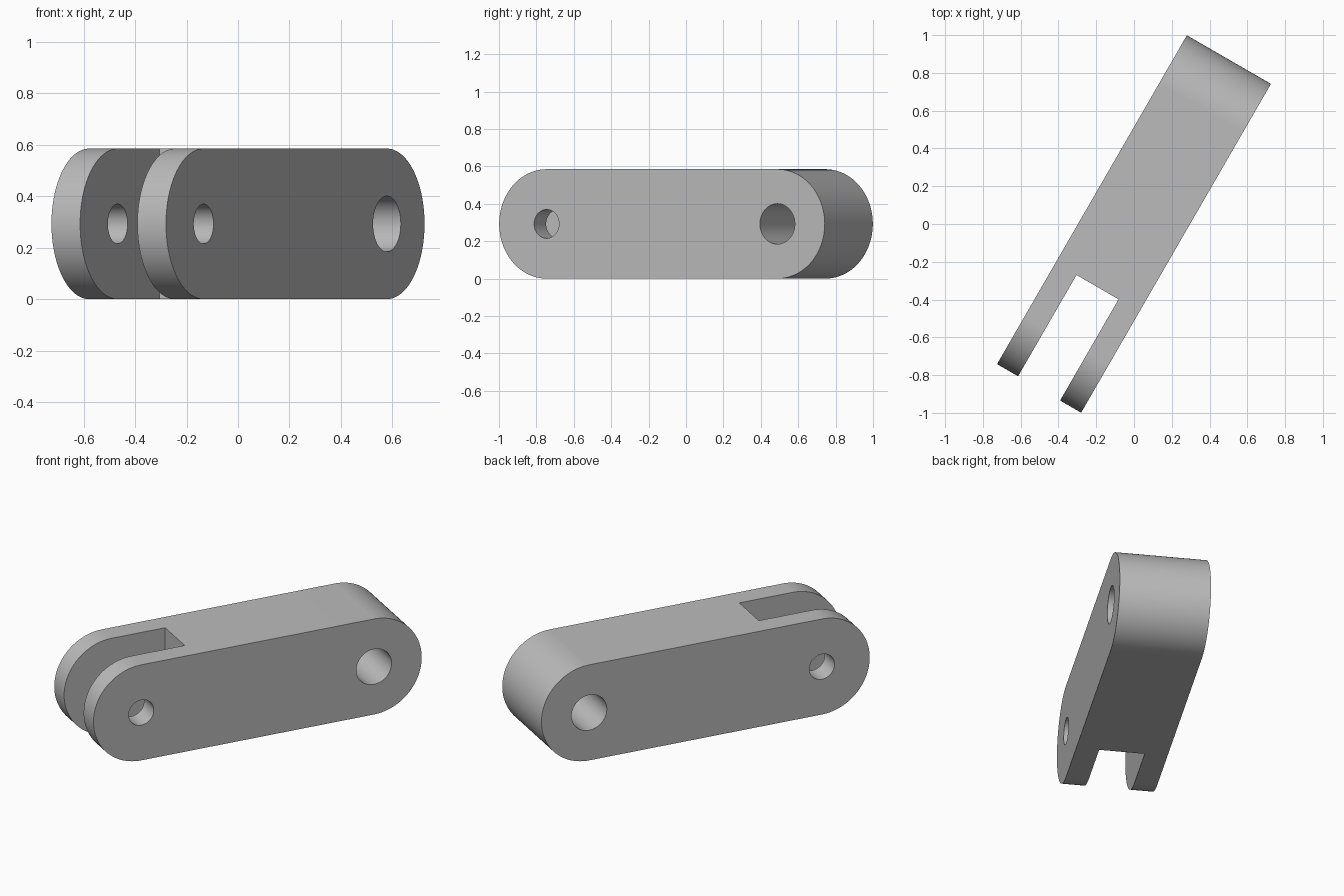
import bpy, bmesh, math
from mathutils import Matrix

if "Cube" in bpy.data.objects:
    bpy.data.objects.remove(bpy.data.objects["Cube"], do_unlink=True)

LENGTH, WIDTH, HEIGHT = 2.01, 0.514, 0.585
R = HEIGHT / 2
PIVOT = LENGTH / 2 - R          # distance of each hole from the centre
SLOT_END = -0.386
ARC = 48

grey = bpy.data.materials.new("plain_grey")
grey.use_nodes = True
colour = (0.5, 0.5, 0.5, 1)
grey.diffuse_color = colour
grey.node_tree.nodes["Principled BSDF"].inputs["Base Color"].default_value = colour


def make_object(name, bm):
    bmesh.ops.recalc_face_normals(bm, faces=bm.faces)
    mesh = bpy.data.meshes.new(name)
    bm.to_mesh(mesh)
    bm.free()
    mesh.materials.append(grey)
    obj = bpy.data.objects.new(name, mesh)
    bpy.context.collection.objects.link(obj)
    return obj


def prism(name, outline, width):
    """Extrude an outline in the x-z plane symmetrically along y."""
    bm = bmesh.new()
    face = bm.faces.new([bm.verts.new((x, -width / 2, z)) for x, z in outline])
    new = bmesh.ops.extrude_face_region(bm, geom=[face])["geom"]
    verts = [v for v in new if isinstance(v, bmesh.types.BMVert)]
    bmesh.ops.translate(bm, verts=verts, vec=(0, width, 0))
    return make_object(name, bm)


def arc(cx, radius, start, sweep, steps):
    return [(cx + radius * math.cos(start + sweep * i / steps),
             R + radius * math.sin(start + sweep * i / steps)) for i in range(steps + 1)]


# Link body: a bar with round ends
link = prism("link_arm", arc(PIVOT, R, -math.pi / 2, math.pi, ARC)
             + arc(-PIVOT, R, math.pi / 2, math.pi, ARC), WIDTH)

# Cutters: fork slot and the two pin holes
x0 = -LENGTH
cutters = [
    prism("slot_cutter", [(x0, -R), (SLOT_END, -R), (SLOT_END, HEIGHT + R), (x0, HEIGHT + R)],
          WIDTH / 2),
    prism("small_hole_cutter", arc(-PIVOT, 0.077, 0, math.tau, ARC)[:-1], WIDTH * 2),
    prism("large_hole_cutter", arc(PIVOT, 0.108, 0, math.tau, ARC)[:-1], WIDTH * 2),
]
bpy.ops.object.select_all(action='DESELECT')
bpy.context.view_layer.objects.active = link
link.select_set(True)
for cutter in cutters:
    cutter.hide_render = True
    mod = link.modifiers.new(cutter.name, 'BOOLEAN')
    mod.operation, mod.solver, mod.object = 'DIFFERENCE', 'EXACT', cutter
    bpy.ops.object.modifier_apply(modifier=mod.name)
    bpy.data.objects.remove(cutter, do_unlink=True)

# Turn the link so that the fork points to the front
link.data.transform(Matrix.Rotation(math.radians(60), 4, 'Z'))

# Smooth round surfaces, crisp edges, flat sides
bpy.ops.object.shade_smooth_by_angle(angle=math.radians(30))
normals = link.modifiers.new("face_normals", 'WEIGHTED_NORMAL')
normals.keep_sharp = True
